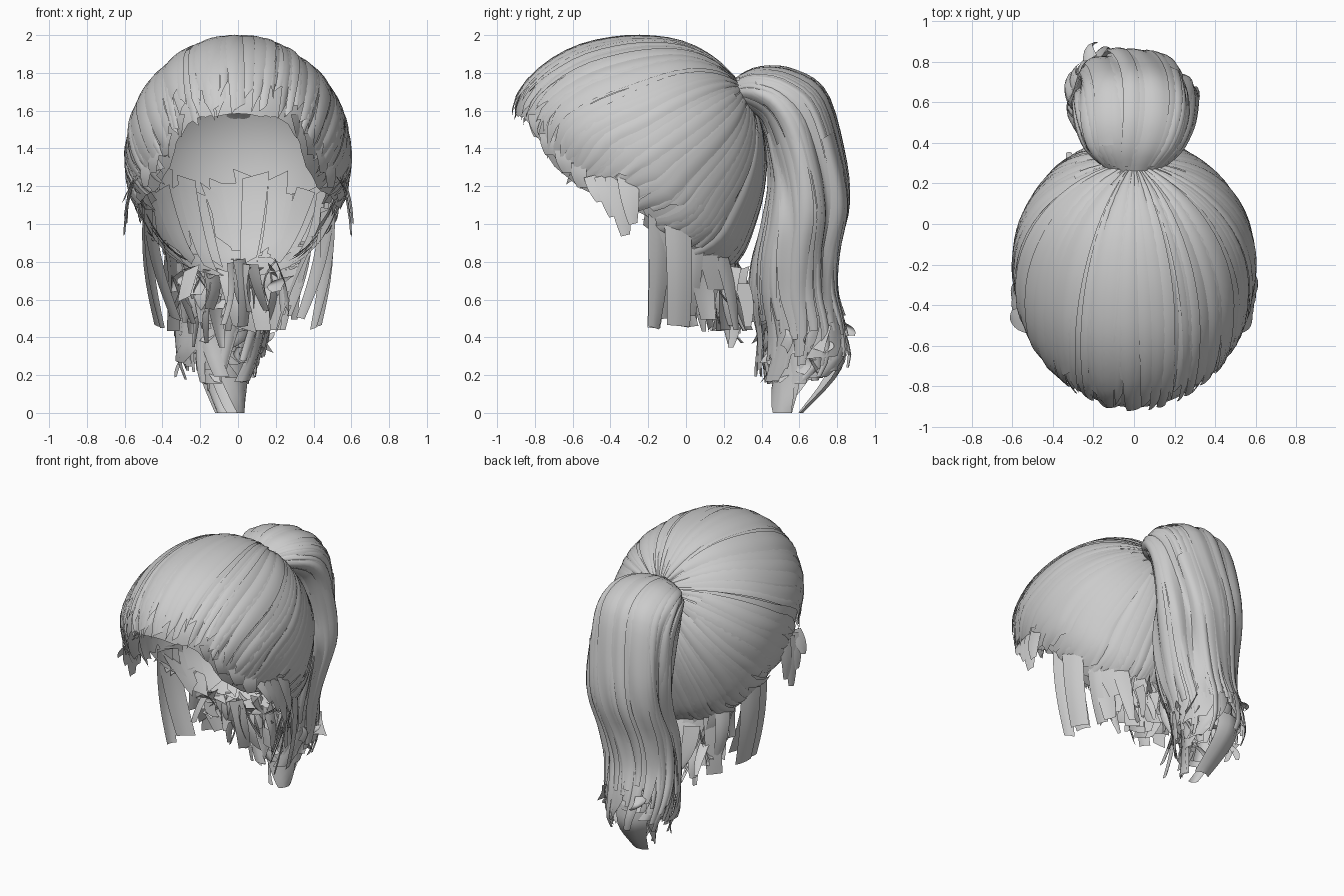
import bpy, bmesh, math, random
from mathutils import Vector

random.seed(11)
R = random.uniform
if "Cube" in bpy.data.objects:
    bpy.data.objects.remove(bpy.data.objects["Cube"], do_unlink=True)

mat = bpy.data.materials.new("light_grey_hair")
mat.use_nodes = True
GREY = (0.6, 0.6, 0.6, 1)
mat.diffuse_color = GREY
mat.node_tree.nodes["Principled BSDF"].inputs["Base Color"].default_value = GREY


def sheet(bm, f, nu, nv):
    """Grid of faces from f(u, v), with u across and v along the lock."""
    g = [[bm.verts.new(f(i / nu, j / nv)) for i in range(nu + 1)] for j in range(nv + 1)]
    for j in range(nv):
        for i in range(nu):
            bm.faces.new((g[j][i], g[j][i + 1], g[j + 1][i + 1], g[j + 1][i]))


def finish(name, bm):
    me = bpy.data.meshes.new(name)
    bm.to_mesh(me)
    bm.free()
    me.materials.append(mat)
    bpy.context.collection.objects.link(bpy.data.objects.new(name, me))
    for p in me.polygons:
        p.use_smooth = True


def lerp_table(tab, x):
    if x <= tab[0][0]:
        return tab[0][1]
    for (a, p), (b, q) in zip(tab, tab[1:]):
        if x <= b:
            return p + (q - p) * (x - a) / (b - a)
    return tab[-1][1]


# Head shape: side profile (y, z) around a centre, rounded out to the sides
CY, CZ, HALF = -0.2, 1.35, 0.595
profile = [(.42, 1.35), (.38, 1.56), (.27, 1.75), (.16, 1.865), (.03, 1.945), (-.2, 1.99),
           (-.4, 1.98), (-.6, 1.93), (-.8, 1.80), (-.9, 1.68), (-.92, 1.58), (-.88, 1.4),
           (-.75, 1.15), (-.5, .9), (-.2, .72), (.1, .68), (.28, .8), (.36, 1.0), (.41, 1.2)]
polar = sorted((math.atan2(z - CZ, y - CY), math.hypot(y - CY, z - CZ)) for y, z in profile)
polar = ([(a - math.tau, r) for a, r in polar[-3:]] + polar
         + [(a + math.tau, r) for a, r in polar[:3]])
# Hairline height for each depth
hairline = [(-.95, 1.6), (-.86, 1.57), (-.8, 1.47), (-.7, 1.30), (-.55, 1.18), (-.4, 1.14),
            (-.25, 1.1), (-.15, .97), (0, .82), (.15, .72), (.3, .73)]


def head(d, lift=0.0):
    a = math.atan2(d.z, d.y)
    r = sum(lerp_table(polar, a + k) for k in (-.1, -.05, 0, .05, .1)) / 5
    c = math.sqrt(max(0, 1 - d.x * d.x))
    return Vector((HALF * d.x, CY + r * c * math.cos(a), CZ + r * c * math.sin(a))) + d * lift


tie = Vector((0, .49, .35)).normalized()
E1 = Vector((1, 0, 0))
E2 = tie.cross(E1)


def ray(phi, s):
    return tie * math.cos(s) + (E1 * math.cos(phi) + E2 * math.sin(phi)) * math.sin(s)


def find_reach(phi):
    s = 0.2
    while s < 2.7:
        p = head(ray(phi, s))
        if p.z < lerp_table(hairline, p.y):
            break
        s += 0.02
    return s


N = 120
reach_tab = [find_reach(math.tau * i / N) for i in range(N)]


def reach(phi):
    t = (phi / math.tau * N) % N
    i = int(t)
    return reach_tab[i % N] * (1 - t + i) + reach_tab[(i + 1) % N] * (t - i)


# Scalp cap, gathered at the tie
bm = bmesh.new()
sheet(bm, lambda u, v: head(ray(u * math.tau, .03 + v * (reach(u * math.tau) - .03)), -.012), N, 28)
bmesh.ops.remove_doubles(bm, verts=bm.verts, dist=.0005)
finish("scalp_cap", bm)

# Combed locks from the tie to the hairline, overlapping at a slant
bm = bmesh.new()
for k in range(130):
    phi0 = math.tau * (k + R(-.5, .5)) / 130
    w, lift, sway, slope = R(.1, .24), R(-.004, .008), R(-.3, .3), R(-.012, .012)
    a, b = (R(.02, .1), R(.9, 1.0)) if k % 3 else (R(.2, .6), R(.8, 1.02))
    skew = R(-.1, .1)

    def lock(u, v):
        phi = phi0 + (u - .5) * w * (1 - .55 * v ** 3) + sway * v * (1 - v)
        end = reach(phi) * (b + skew * (u - .5))
        return head(ray(phi, a + (end - a) * v),
                    lift + .005 * math.sin(math.pi * u) - .002 + slope * (u - .5))
    sheet(bm, lock, 4, 18)
finish("combed_locks", bm)

# Inner layer lining the lower back and sides, with ragged upper ends
bm = bmesh.new()
for k in range(34):
    az = math.radians(-110 + 220 * k / 33)
    w, lift, top, low = R(.12, .3), R(-.05, -.02), R(-.32, -.05), R(-.85, -.65)
    tilt, slant = R(-.15, .15), R(-.12, .12)
    if abs(az) > 1.5:
        low = R(-.5, -.4)

    def lining(u, v):
        h = top + (low - top) * v + slant * (u - .5)
        q = az + (u - .5) * w + tilt * v
        c = math.sqrt(1 - h * h)
        return head(Vector((c * math.sin(q), c * math.cos(q), h)), lift)
    sheet(bm, lining, 3, 8)
finish("inner_lining", bm)

# Ponytail sections: front y, front z, back y, back z, half width, centre x
sections = [(.27, 1.62, .25, 1.77, .12, 0), (.33, 1.59, .38, 1.83, .23, 0),
            (.40, 1.52, .56, 1.82, .29, 0), (.43, 1.38, .74, 1.70, .31, 0),
            (.44, 1.20, .84, 1.37, .31, 0), (.40, 1.0, .87, 1.10, .30, 0),
            (.35, .80, .82, .85, .28, -.03), (.34, .60, .81, .65, .26, -.06),
            (.38, .40, .86, .45, .25, -.09), (.39, .20, .87, .24, .21, -.09),
            (.41, .0, .64, .0, .12, -.06)]
# Deep grooves between the main bundles: angle, width, depth
grooves = [(1.0, .2, .22), (-1.45, .2, .2), (2.1, .12, .1), (-.5, .1, .08), (.2, .1, .06)]


def tail(theta, v, scale=1.0):
    t = min(max(v, 0), 1) * (len(sections) - 1)
    i = min(int(t), len(sections) - 2)
    t -= i
    p = [sections[min(max(i + k, 0), len(sections) - 1)] for k in (-1, 0, 1, 2)]
    fy, fz, by, bz, rx, cx = [
        .5 * (2 * q + (r - o) * t + (2 * o - 5 * q + 4 * r - s) * t * t
              + (3 * q - o - 3 * r + s) * t ** 3) for o, q, r, s in zip(*p)]
    fade = math.exp(-((v - .52) / .22) ** 2)
    for at, wide, deep in grooves:
        off = math.remainder(theta - at - .35 * math.sin(7 * v), math.tau)
        scale -= deep * fade * math.exp(-(off / wide) ** 2)
    c, s = math.cos(theta) * scale / 2, math.sin(theta) * scale
    return Vector((cx + rx * s, (fy + by) / 2 + (by - fy) * c, (fz + bz) / 2 + (bz - fz) * c))


bm = bmesh.new()
sheet(bm, lambda u, v: tail(u * math.tau, v * .76, .9), 48, 40)
bmesh.ops.remove_doubles(bm, verts=bm.verts, dist=.0005)
finish("ponytail_core", bm)

# Long wavy ponytail locks, some lifted and some sunken
bm = bmesh.new()
for k in range(72):
    th0 = math.tau * (k + R(-.5, .5)) / 72
    w, sc, swirl = R(.2, .45), R(.92, 1.03), R(-.3, .3)
    a, b = R(0, .04) if k % 4 else R(.1, .4), R(.74, .92)
    ph, wave, slope = R(0, 6), R(.005, .03), R(-.06, .06)

    def strand(u, v):
        x = a + (b - a) * v
        th = th0 + (u - .5) * w * (1 - .5 * v ** 4) + swirl * v * v + .25 * math.sin(7 * x)
        return tail(th, x, sc + .03 * math.sin(math.pi * u) - .015 + slope * (u - .5)
                    + wave * math.sin(8 * v + ph))
    sheet(bm, strand, 4, 28)
finish("ponytail_locks", bm)


def hanging(bm, top, bottom, across, bulge, taper):
    """Curved lock running between two points."""
    def f(u, v):
        p = top.lerp(bottom, v) + across * (u - .5) * (1 - taper * v * v)
        return p + bulge * (math.sin(math.pi * v) + .4 * math.sin(math.pi * u))
    sheet(bm, f, 3, 8)


# Ragged ends of the ponytail
bm = bmesh.new()
for k in range(60):
    th0, w, swirl = R(0, math.tau), R(.3, .8), R(-1.0, 1.0)
    a, b, sc, flare = R(.62, .80), R(.84, .93), R(.4, 1.0), R(-.1, .12)
    if k < 4:
        a, b, w = .84, 1.0, 1.3

    def wisp(u, v):
        th = th0 + (u - .5) * w + swirl * v * v
        return tail(th, a + (b - a) * v, sc + flare * v * v + .05 * math.sin(math.pi * u))
    sheet(bm, wisp, 3, 8)
# Curled tips crossing each other
for k in range(30):
    p = tail(R(0, math.tau), R(.74, .88), R(.3, .95))
    d = Vector((R(-.08, .08), R(-.08, .08), R(-.16, -.05)))
    hanging(bm, p, p + d, Vector((R(-1, 1), R(-1, 1), R(-.5, .5))).normalized() * R(.05, .12),
            Vector((R(-.03, .03), R(-.03, .03), R(-.02, .02))), R(0, .8))
finish("ponytail_ends", bm)

# Loose locks around the nape
bm = bmesh.new()
for k in range(30):
    a = math.radians(-75 + 150 * k / 29 + R(-4, 4))
    out = Vector((math.sin(a), math.cos(a), 0))
    along = Vector((math.cos(a), -math.sin(a), 0))
    top = Vector((.40 * out.x, -.04 + .30 * out.y, .78 + .12 * abs(out.x) ** 3 + R(0, .05)))
    k2 = R(.55, .95)
    bottom = Vector((.42 * out.x * k2, -.04 + .42 * out.y * k2, R(.43, .66)))
    hanging(bm, top, bottom + along * R(-.08, .08), along * R(.08, .17), out * R(-.03, .03), R(0, .8))
# Short inner wisps under the nape
for k in range(34):
    x, y = R(-.28, .28), R(-.05, .3)
    across = Vector((R(-1, 1), R(-1, 1), R(-.4, .4))).normalized()
    hanging(bm, Vector((x, y, R(.7, .82))), Vector((x + R(-.1, .1), y + R(-.06, .1), R(.44, .68))),
            across * R(.07, .16), Vector((R(-.04, .04), R(-.04, .04), 0)), R(0, .7))
# Lowest wisps tucked against the ponytail
for k in range(10):
    x = R(-.3, .22)
    hanging(bm, Vector((x, R(.1, .3), R(.6, .72))), Vector((x + R(-.05, .05), R(.2, .37), R(.3, .5))),
            Vector((R(-1, 1), R(-1, 1), 0)).normalized() * R(.05, .11), Vector((0, R(-.04, .04), 0)), .6)
finish("nape_locks", bm)

# Side locks in front of the ears and curved curtains behind them
bm = bmesh.new()
for sx in (-1, 1):
    for y0, y1, z1, w in ((-.48, -.45, 1.12, .12), (-.42, -.38, 1.04, .13),
                          (-.37, -.32, .94, .12), (-.31, -.28, 1.0, .11)):
        x0 = HALF * math.sqrt(1 - ((y0 - CY) / .72) ** 2) - .035
        hanging(bm, Vector((sx * x0, y0, 1.26)), Vector((sx * R(.57, .61), y1, z1)),
                Vector((-sx * .02, w, .03)), Vector((sx * .012, 0, 0)), .6)
    for y0, y1, z1, w, x1 in ((-.14, -.17, .45, .12, .40), (-.11, -.11, .50, .14, .33),
                              (-.05, -.04, .46, .14, .42)):
        hanging(bm, Vector((sx * .475, y0, 1.08)), Vector((sx * x1, y1, z1)),
                Vector((-sx * R(.03, .1), w, R(-.04, .04))), Vector((sx * .025, .01, 0)), R(.1, .6))
finish("side_locks", bm)

# Jagged tips along the temples
bm = bmesh.new()
for sx in (-1, 1):
    for x, y, z in ((.31, -.79, 1.53), (.38, -.73, 1.43), (.44, -.65, 1.34), (.48, -.57, 1.27)):
        hanging(bm, Vector((sx * x, y, z + .05)), Vector((sx * (x + .01), y + .02, z - R(.05, .08))),
                Vector((sx * .06, .09, 0)), Vector((sx * .006, -.006, 0)), R(.2, .6))
finish("temple_tips", bm)
